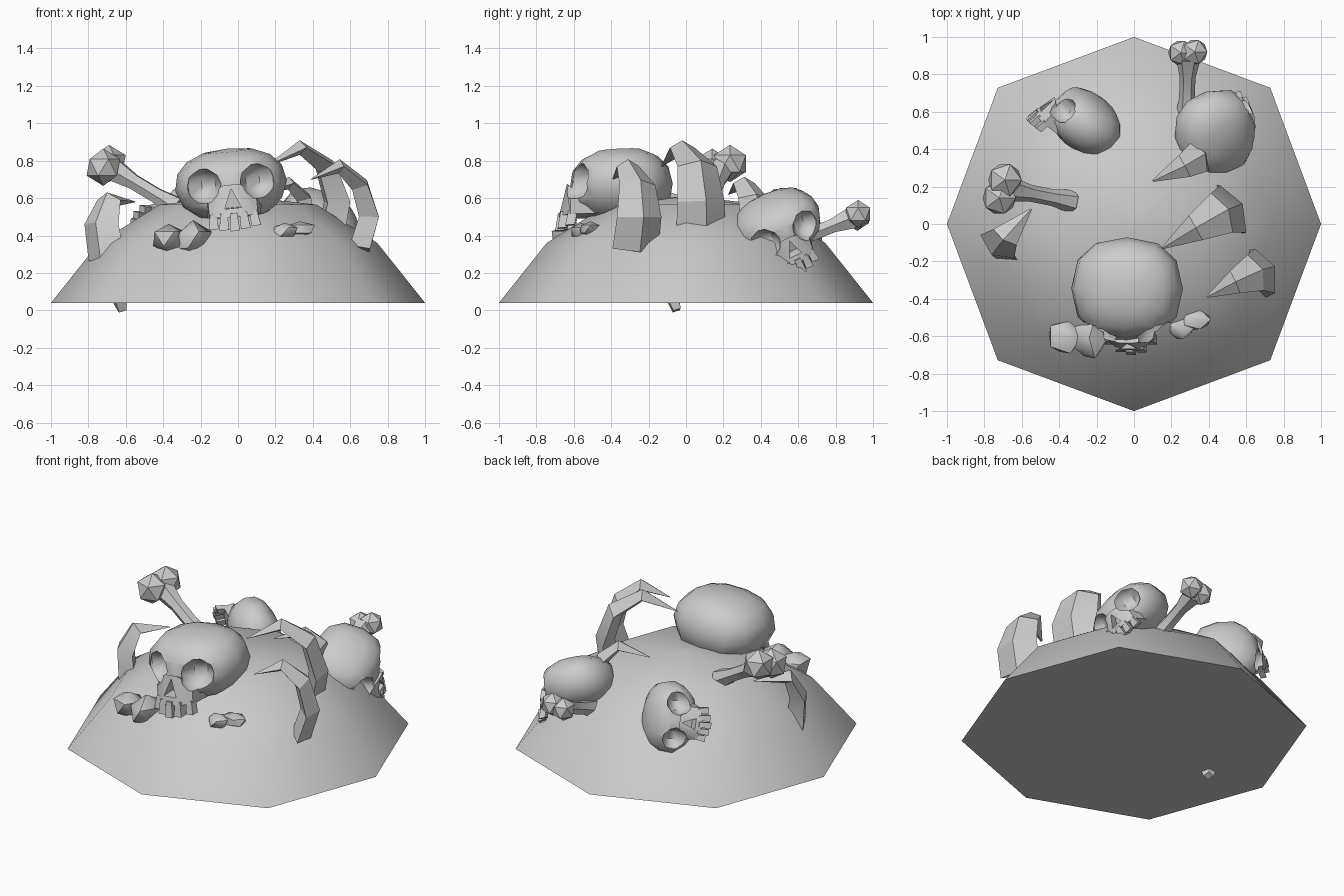
import bpy, bmesh, math, random
from mathutils import Vector, Matrix

if "Cube" in bpy.data.objects:
    bpy.data.objects.remove(bpy.data.objects["Cube"])

random.seed(4)
grey = bpy.data.materials.new("plain grey")
grey.diffuse_color = (0.6, 0.6, 0.6, 1)
grey.use_nodes = True
grey.node_tree.nodes["Principled BSDF"].inputs["Base Color"].default_value = grey.diffuse_color


def finish(bm, name, angle=40):
    """Turn a bmesh into a smooth-by-angle object."""
    bmesh.ops.recalc_face_normals(bm, faces=bm.faces)
    me = bpy.data.meshes.new(name)
    bm.to_mesh(me)
    bm.free()
    me.materials.append(grey)
    for p in me.polygons:
        p.use_smooth = True
    me.set_sharp_from_angle(angle=math.radians(angle))
    ob = bpy.data.objects.new(name, me)
    bpy.context.collection.objects.link(ob)
    return ob


def place(loc, scale):
    return Matrix.Translation(loc) @ Matrix.Diagonal((*scale, 1))


def loft(bm, rings):
    """Skin equal-length vertex rings and cap both ends."""
    rows = [[bm.verts.new(p) for p in r] for r in rings]
    n = len(rows[0])
    for a, b in zip(rows, rows[1:]):
        for i in range(n):
            j = (i + 1) % n
            bm.faces.new((a[i], a[j], b[j], b[i]))
    bm.faces.new(rows[0][::-1])
    bm.faces.new(rows[-1])


def boolean(ob, cutter, op):
    mod = ob.modifiers.new("cut", 'BOOLEAN')
    mod.operation, mod.object, mod.solver = op, cutter, 'EXACT'
    dg = bpy.context.evaluated_depsgraph_get()
    me = bpy.data.meshes.new_from_object(ob.evaluated_get(dg))
    ob.modifiers.clear()
    ob.data = me
    bpy.data.objects.remove(cutter)


# Mound: eight-sided dome
bm = bmesh.new()
rings = []
for r, z in ((1, .04), (.745, .36), (.42, .565), (.02, .61)):
    rings.append([(r * (1.03 if i % 2 else 1) * math.cos(i * math.pi / 4),
                   r * (1.03 if i % 2 else 1) * math.sin(i * math.pi / 4), z) for i in range(8)])
loft(bm, rings)
finish(bm, "mound", 50)


# Skull, modelled once facing -y
def make_skull():
    bm = bmesh.new()
    bmesh.ops.create_uvsphere(bm, u_segments=12, v_segments=8, radius=1)
    for v in bm.verts:
        x, y, z = (math.copysign(abs(c) ** .85, c) for c in v.co)
        x *= 1 - .12 * max(0, -z)
        v.co = (x * .3, y * .275 + .02, z * .2 + .02)
    skull = finish(bm, "main_skull")

    # upper jaw
    bm = bmesh.new()
    loft(bm, [[(-.2, .0, .0), (.2, .0, .0), (.13, -.25, .0), (.04, -.27, .04), (-.04, -.27, .04), (-.13, -.25, .0)],
              [(-.15, .0, -.14), (.15, .0, -.14), (.13, -.26, -.13), (.05, -.32, -.13), (-.05, -.32, -.13), (-.13, -.26, -.13)]])
    boolean(skull, finish(bm, "jaw"), 'UNION')

    # eye sockets and nose hole
    for s in (-1, 1):
        bm = bmesh.new()
        bmesh.ops.create_uvsphere(bm, u_segments=8, v_segments=6, radius=1,
                                  matrix=place((s * .155, -.235, .045), (.105, .13, .1)))
        boolean(skull, finish(bm, "socket"), 'DIFFERENCE')
    bm = bmesh.new()
    loft(bm, [[(-.045, y, -.085), (.045, y, -.085), (0, y, .02)] for y in (-.45, -.22)])
    boolean(skull, finish(bm, "nose"), 'DIFFERENCE')

    # teeth along the jaw arc
    bm = bmesh.new()
    bm.from_mesh(skull.data)
    bpy.data.objects.remove(skull)
    for i in range(-2, 3):
        x, y = i * .053, -.3 + .014 * i * i
        top = [(x + a * .02, y + b * .025, -.11) for a, b in ((-1, -1), (1, -1), (1, 1), (-1, 1))]
        low = [(x * 1.08 + a * .026, y - .02 + b * .025, -.205 + .008 * abs(i))
               for a, b in ((-1, -1), (1, -1), (1, 1), (-1, 1))]
        loft(bm, [top, low])
    return finish(bm, "main_skull", 35)


def pose(ob, loc, forward, up, scale):
    y = -Vector(forward).normalized()
    x = y.cross(Vector(up)).normalized()
    z = x.cross(y)
    rot = Matrix((x, y, z)).transposed().to_4x4()
    ob.matrix_world = Matrix.Translation(loc) @ rot @ Matrix.Scale(scale, 4)


skull = make_skull()
pose(skull, (-.035, -.365, .645), (0, -1, -.05), (-.1, 0, 1), 1)
for name, loc, f, u, s in (
        ("right_skull", (.44, .5, .44), (.85, .25, -.35), (.3, -.35, .85), .8),
        ("left_skull", (-.28, .54, .44), (-.75, .5, .25), (.6, .7, .2), .74)):
    ob = bpy.data.objects.new(name, skull.data)
    bpy.context.collection.objects.link(ob)
    pose(ob, loc, f, u, s)


# Curved ribs with diamond cross-section, given as (x, y, z, width)
def rib(name, path, thick=.12):
    pts = [Vector(p[:3]) for p in path]
    d = pts[-1] - pts[1]
    side = Vector((-d.y, d.x, 0)).normalized()
    rings = []
    wmax = max(p[3] for p in path)
    for i, p in enumerate(pts):
        t = (pts[min(i + 1, len(pts) - 1)] - pts[max(i - 1, 0)]).normalized()
        n = t.cross(side).normalized() * thick / 2 * (.3 + .7 * path[i][3] / wmax)
        w = side * path[i][3] / 2
        if i == len(pts) - 1:
            n *= .1
        rings.append([p + w, p + n, p - w, p - n])
    bm = bmesh.new()
    loft(bm, rings)
    finish(bm, name, 25)


rib("middle_rib", [(.5, .08, .42, .3), (.53, .08, .58, .29), (.47, .06, .77, .24),
                   (.33, -.02, .87, .15), (.15, -.13, .77, .01)])
rib("front_rib", [(.65, -.27, .33, .27), (.7, -.25, .5, .26), (.65, -.26, .67, .21),
                  (.54, -.31, .77, .13), (.39, -.39, .7, .01)])
rib("back_rib", [(.36, .38, .48, .2), (.35, .36, .6, .18), (.27, .31, .68, .13),
                 (.1, .23, .62, .01)], .09)
rib("left_rib", [(-.62, -.05, 0, .06), (-.7, -.14, .27, .24), (-.73, -.12, .46, .22),
                 (-.69, -.07, .59, .15), (-.55, .08, .58, .01)], .12)


# Bones: flared shaft with two knobs at the free end
def bone(name, start, end, knobs, r, shaft):
    a, b = Vector(start), Vector(end)
    rot = (b - a).to_track_quat('Z', 'Y')
    bm = bmesh.new()
    loft(bm, [[a.lerp(b, t) + rot @ Vector((k * math.cos(i * math.pi / 3), k * math.sin(i * math.pi / 3), 0))
               for i in range(6)] for t, k in ((0, shaft * 1.6), (.35, shaft), (.7, shaft), (1, shaft * 1.4))])
    for c in knobs:
        bmesh.ops.create_icosphere(bm, subdivisions=1, radius=r, matrix=Matrix.Translation(c))
    finish(bm, name, 40)


bone("left_bone", (-.68, .19, .76), (-.33, .12, .55),
     [(-.72, .14, .765), (-.69, .235, .785)], .1, .045)
bone("back_bone", (.29, .89, .495), (.28, .58, .37),
     [(.25, .915, .5), (.325, .92, .515)], .075, .042)


# Lumpy stones at the front
def stone(name, lobes):
    bm = bmesh.new()
    for loc, size in lobes:
        new = bmesh.ops.create_icosphere(bm, subdivisions=1, radius=1, matrix=place(loc, size))
        for v in new["verts"]:
            v.co += (v.co - Vector(loc)) * random.uniform(-.1, .1)
    finish(bm, name, 45)


stone("left_stone", [((-.37, -.6, .38), (.1, .1, .085)), ((-.24, -.61, .375), (.105, .12, .1))])
stone("right_stone", [((.25, -.56, .42), (.075, .06, .05)), ((.33, -.51, .435), (.085, .06, .045))])
